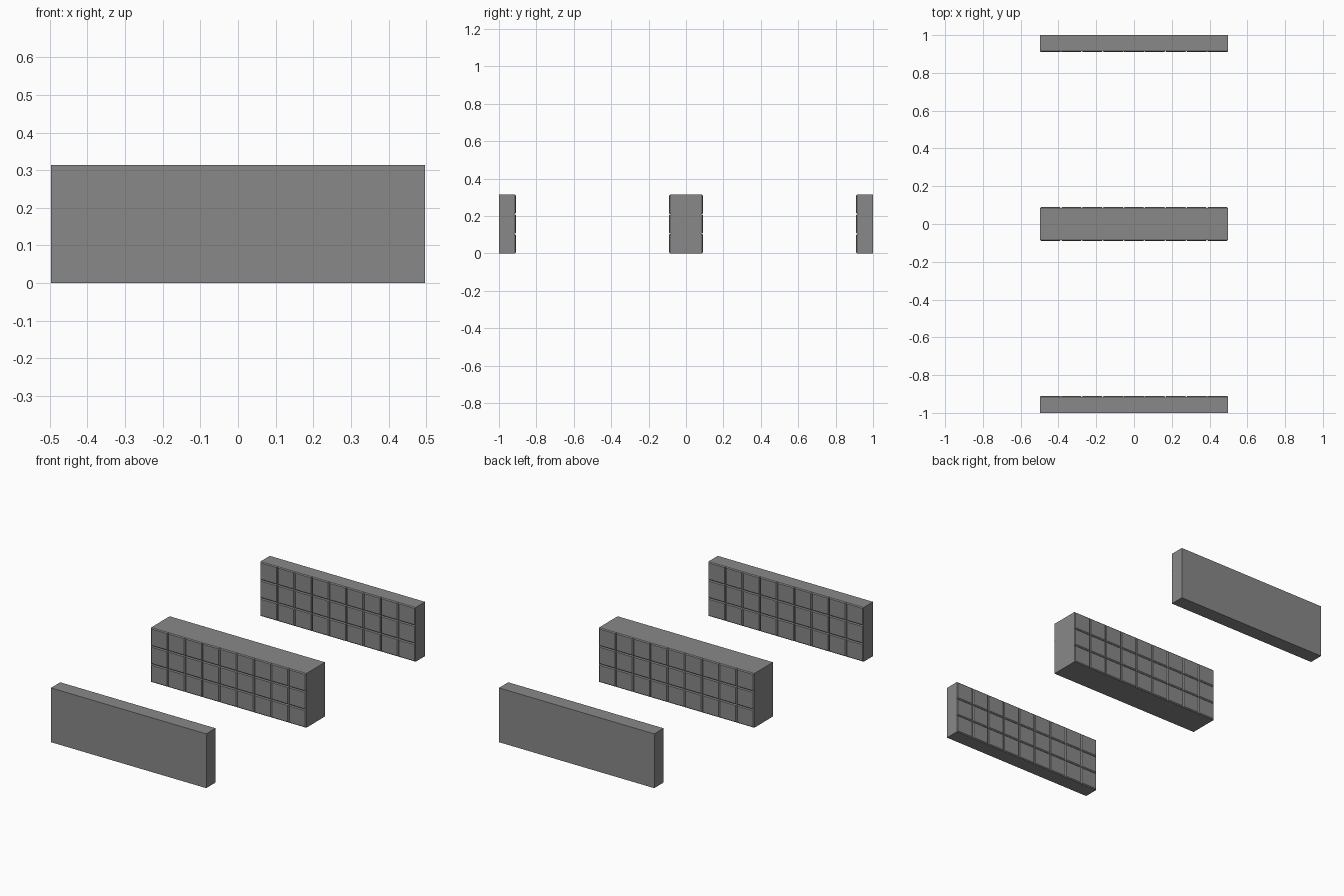
import bpy, bmesh
from mathutils import Matrix, Vector

if "Cube" in bpy.data.objects:
    bpy.data.objects.remove(bpy.data.objects["Cube"])

HALF_X, HEIGHT = 0.497, 0.314
COLS, ROWS = 9, 3
CORE, FACE = 0.081, 0.09      # core half depth and tile face, from the wall's middle plane
INSET, CHAMFER = 0.0005, 0.005

stone = bpy.data.materials.new("dark_grey")
stone.diffuse_color = (0.25, 0.25, 0.25, 1)
stone.use_nodes = True
stone.node_tree.nodes["Principled BSDF"].inputs["Base Color"].default_value = stone.diffuse_color


def add_box(bm, lo, hi):
    lo, hi = Vector(lo), Vector(hi)
    mat = Matrix.Translation((lo + hi) / 2) @ Matrix.Diagonal((*(hi - lo), 1))
    return bmesh.ops.create_cube(bm, size=1, matrix=mat)["verts"]


def make_object(name, bm):
    bmesh.ops.recalc_face_normals(bm, faces=bm.faces)
    mesh = bpy.data.meshes.new(name)
    bm.to_mesh(mesh)
    bm.free()
    mesh.materials.append(stone)
    bpy.context.collection.objects.link(bpy.data.objects.new(name, mesh))


def wall_core(name, y0, y1):
    bm = bmesh.new()
    add_box(bm, (-HALF_X, y0, 0), (HALF_X, y1, HEIGHT))
    make_object(name, bm)


def tile_facing(name, y_core, direction):
    # chamfered blocks standing slightly proud of the core
    bm = bmesh.new()
    dx, dz = 2 * HALF_X / COLS, HEIGHT / ROWS
    y1 = y_core + direction * (FACE - CORE)
    for c in range(COLS):
        for r in range(ROWS):
            x, z = -HALF_X + c * dx, r * dz
            # outer borders stay flush with the wall ends, top and base
            left = INSET if c > 0 else 0
            right = INSET if c < COLS - 1 else 0
            low = INSET if r > 0 else 0
            top = INSET if r < ROWS - 1 else 0
            verts = add_box(bm, (x + left, min(y_core, y1), z + low),
                            (x + dx - right, max(y_core, y1), z + dz - top))
            rim = {e for v in verts for e in v.link_edges
                   if all(abs(w.co.y - y1) < 1e-5 for w in e.verts)}
            bmesh.ops.bevel(bm, geom=list(rim), offset=CHAMFER,
                            segments=1, affect='EDGES')
    make_object(name, bm)


# double-faced middle wall
wall_core("middle_wall", -CORE, CORE)
tile_facing("middle_front_tiles", -CORE, -1)
tile_facing("middle_back_tiles", CORE, 1)

# single-faced outer walls, tiles looking inward
wall_core("front_wall", -1, -1 + CORE)
tile_facing("front_wall_tiles", -1 + CORE, 1)
wall_core("back_wall", 1 - CORE, 1)
tile_facing("back_wall_tiles", 1 - CORE, -1)
